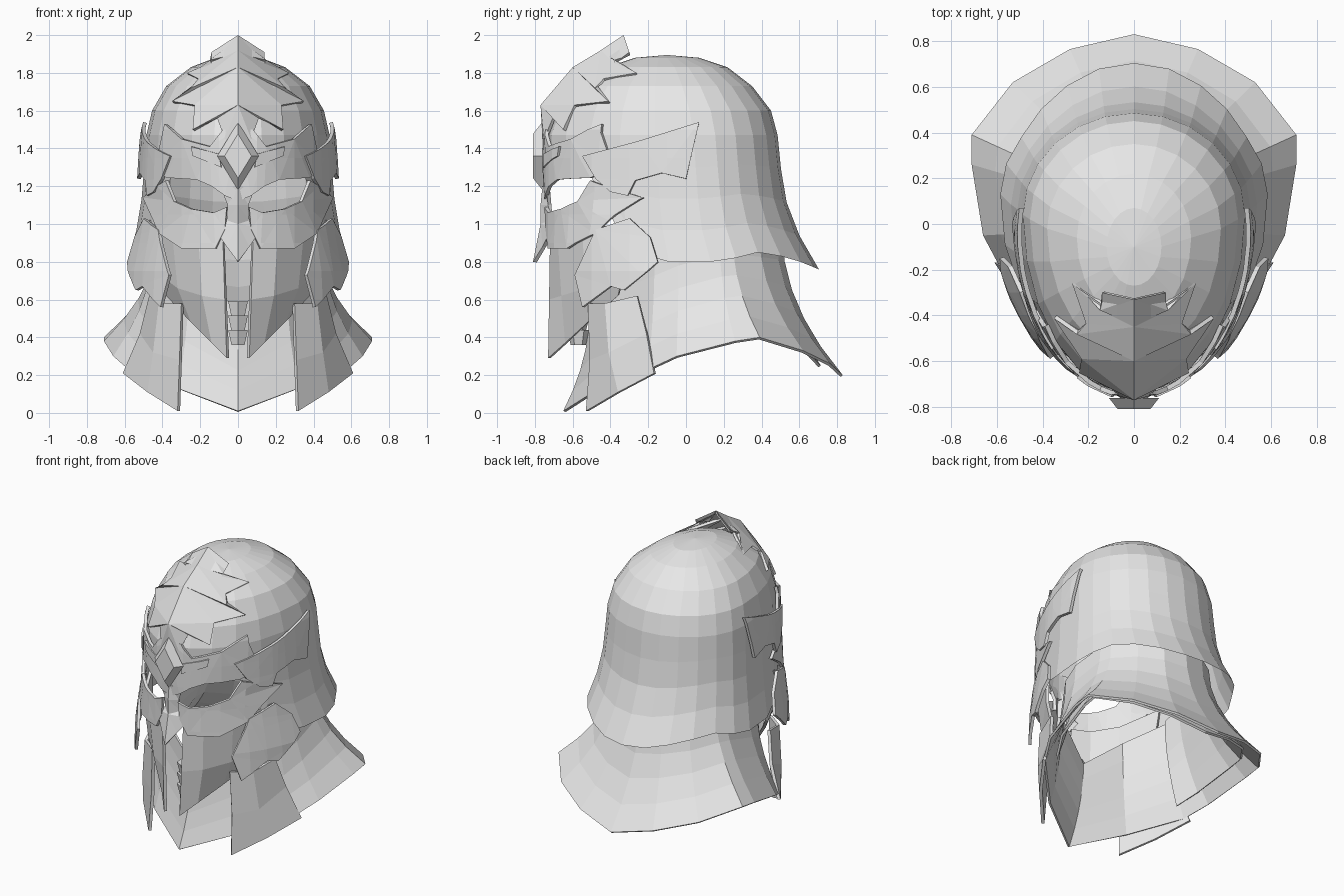
import bpy
import bmesh
from math import sin, cos, pi, sqrt, atan2
from mathutils import Vector

if "Cube" in bpy.data.objects:
    bpy.data.objects.remove(bpy.data.objects["Cube"])

# One plain steel colour
steel = bpy.data.materials.new("grey steel")
steel.use_nodes = True
steel.diffuse_color = (0.8, 0.8, 0.8, 1)
steel.node_tree.nodes["Principled BSDF"].inputs["Base Color"].default_value = (0.8, 0.8, 0.8, 1)
steel.use_backface_culling = True

# Helmet cross-sections: height, half width, front y, widest y, back y
SECTIONS = [
    (0.20, 0.62, -0.74, 0.15, 0.74), (0.75, 0.60, -0.72, 0.15, 0.71),
    (0.88, 0.56, -0.72, 0.10, 0.63), (1.00, 0.53, -0.72, 0.08, 0.57),
    (1.17, 0.505, -0.73, 0.06, 0.515), (1.47, 0.485, -0.74, 0.04, 0.485),
    (1.60, 0.455, -0.69, 0.02, 0.45), (1.73, 0.38, -0.58, -0.02, 0.35),
    (1.83, 0.25, -0.42, -0.06, 0.22), (1.88, 0.12, -0.27, -0.10, 0.07),
    (1.895, 0.0, -0.10, -0.10, -0.10)]


def section(z):
    for low, high in zip(SECTIONS, SECTIONS[1:]):
        if z <= high[0]:
            t = max(0, (z - low[0]) / (high[0] - low[0]))
            return [a + (b - a) * t for a, b in zip(low[1:], high[1:])]
    return SECTIONS[-1][1:]


def on_front(x, z, d):
    w, f, c, b = section(z)
    t = min(1, abs(x) / (w + d))
    return Vector((x, c - (c - f + d) * sqrt(1 - t * t), z))


def on_side(y, z, d):
    w, f, c, b = section(z)
    reach = (c - f + d) if y < c else (b - c + d)
    t = min(1, abs(y - c) / reach)
    return Vector(((w + d) * sqrt(1 - t * t), y, z))


def finish(name, bm, thickness=0.02, mirror=True):
    """Turn the faces outward, then mirror and thicken them."""
    bmesh.ops.remove_doubles(bm, verts=bm.verts, dist=0.0005)
    bm.normal_update()
    facing = 0
    for face in bm.faces:
        mid = face.calc_center_median()
        facing += face.calc_area() * face.normal.dot(Vector((mid.x, mid.y, 0)))
    if facing < 0:
        bmesh.ops.reverse_faces(bm, faces=bm.faces)
    mesh = bpy.data.meshes.new(name)
    bm.to_mesh(mesh)
    bm.free()
    mesh.materials.append(steel)
    obj = bpy.data.objects.new(name, mesh)
    bpy.context.collection.objects.link(obj)
    if mirror:
        mod = obj.modifiers.new("Mirror", 'MIRROR')
        mod.merge_threshold = 0.002
    if thickness:
        mod = obj.modifiers.new("Solidify", 'SOLIDIFY')
        mod.thickness = thickness
        mod.offset = -1


def plate(name, outline, wrap, lift, thickness=0.02):
    """Flat outline, cut into facets and wrapped onto the helmet."""
    bm = bmesh.new()
    face = bm.faces.new([bm.verts.new((u, v, 0)) for u, v in outline])
    bmesh.ops.triangulate(bm, faces=[face])
    for i in range(-8, 20):
        for co, no in (((i * 0.1, 0, 0), (1, 0, 0)), ((0, i * 0.15, 0), (0, 1, 0))):
            bmesh.ops.bisect_plane(bm, geom=bm.verts[:] + bm.edges[:] + bm.faces[:],
                                   plane_co=co, plane_no=no, dist=0.001)
    for vert in bm.verts:
        vert.co = wrap(vert.co.x, vert.co.y, lift)
    finish(name, bm, thickness)


def loft(name, rows, thickness):
    bm = bmesh.new()
    grid = [[bm.verts.new(p) for p in row] for row in rows]
    for r0, r1 in zip(grid, grid[1:]):
        for i in range(len(r0) - 1):
            bm.faces.new((r0[i], r0[i + 1], r1[i + 1], r1[i]))
    finish(name, bm, thickness)


def ridged(name, spine, edge, anchor, thickness=0.02):
    """Facets fanned from a raised centre ridge to a jagged edge."""
    bm = bmesh.new()
    s = [bm.verts.new(p) for p in spine]
    e = [bm.verts.new(p) for p in edge]
    for i in range(len(e) - 1):
        a, b = anchor[i], anchor[i + 1]
        bm.faces.new((s[a], e[i], e[i + 1]))
        if a != b:
            bm.faces.new((s[a], e[i + 1], s[b]))
    finish(name, bm, thickness)


# Skull shell, open over the face and flared at the back
rim = [1.30, 1.30, 1.28, 1.25, 0.86, 0.80, 0.80, 0.82, 0.85, 0.83, 0.80, 0.77, 0.76]


def ring_point(i, z):
    w, f, c, b = section(z)
    a = pi * i / 12
    reach = (c - f) if cos(a) > 0 else (b - c)
    return (w * sin(a), c - reach * cos(a), z)


shoulder = SECTIONS[5][0]
rows = [[ring_point(i, r + (shoulder - r) * k / 4) for i, r in enumerate(rim)] for k in range(4)]
rows += [[ring_point(i, s[0]) for i in range(13)] for s in SECTIONS[5:]]
loft("skull_shell", rows, 0)

# Flared neck guard: rim points from back to front, with the height of the top edge
NECK_RIM = [
    (0, 0.83, 0.20, 0.95), (0.28, 0.765, 0.26, 0.95), (0.53, 0.62, 0.33, 0.95),
    (0.71, 0.39, 0.40, 0.95), (0.71, 0.26, 0.38, 0.95), (0.66, -0.05, 0.30, 0.90),
    (0.58, -0.20, 0.23, 0.85), (0.32, -0.46, 0.13, 0.75), (0, -0.65, 0.01, 0.55)]


def neck_layer(name, points, shrink, lift):
    rows = []
    for k in range(6):
        s = k / 5
        row = []
        for x, y, z, top in points:
            a = atan2(x, y)
            tx, ty = 0.45 * sin(a) * (shrink + 1) / 2, 0.51 * cos(a) * (shrink + 1) / 2
            row.append((tx + (x * shrink - tx) * s * s, ty + (y * shrink - ty) * s * s,
                        top + (z + lift - top) * s))
        rows.append(row)
    loft(name, rows, 0.015)


neck_layer("neck_guard", NECK_RIM, 1, 0)
neck_layer("neck_lining", NECK_RIM[:7], 0.86, 0.05)

# Pointed throat plates at the front corners of the neck guard
loft("throat_plate", [
    [(0.30, -0.52, 0.58), (0.42, -0.43, 0.58), (0.47, -0.26, 0.62)],
    [(0.31, -0.51, 0.28), (0.45, -0.41, 0.32), (0.52, -0.21, 0.42)],
    [(0.32, -0.53, 0.01), (0.48, -0.36, 0.11), (0.61, -0.17, 0.21)]], 0.02)

# Face mask: brow, under-eye guard and cheek blades leave the eyes and mouth open
plate("brow", [
    (0, 1.12), (0.07, 1.15), (0.14, 1.20), (0.22, 1.235), (0.38, 1.245), (0.44, 1.30),
    (0.39, 1.53), (0.30, 1.45), (0.15, 1.41), (0.08, 1.50), (0, 1.50)], on_front, 0.025)
plate("under_eye_guard", [
    (0.06, 1.09), (0.13, 1.06), (0.25, 1.08), (0.34, 1.12), (0.385, 1.23), (0.43, 1.20),
    (0.505, 1.14), (0.45, 1.02), (0.42, 0.95), (0.30, 0.87), (0.12, 0.87), (0.07, 0.97)],
    on_front, 0.03)
plate("brow_spike", [(0.09, 1.30), (0.24, 1.36), (0.25, 1.41), (0.10, 1.37)], on_front, 0.035)

# Wedge-shaped cheek blades, swept back from the mouth slit
loft("cheek_blade", [
    [(0.08, -0.72, 0.92), (0.21, -0.68, 0.93), (0.35, -0.55, 0.96), (0.47, -0.30, 1.02)],
    [(0.07, -0.725, 0.60), (0.19, -0.66, 0.62), (0.32, -0.53, 0.66), (0.45, -0.33, 0.76)],
    [(0.06, -0.73, 0.29), (0.14, -0.64, 0.37), (0.25, -0.52, 0.48), (0.38, -0.36, 0.62)]], 0.02)

# Layered side plates
plate("cheek_spikes", [
    (-0.59, 0.73), (-0.55, 0.56), (-0.40, 0.67), (-0.33, 0.65), (-0.23, 0.73), (-0.15, 0.80),
    (-0.19, 0.93), (-0.30, 1.03), (-0.48, 0.97)], on_side, 0.035)
plate("temple_wing", [
    (-0.55, 1.36), (-0.25, 1.44), (0.07, 1.54), (0.0, 1.24), (-0.13, 1.27), (-0.27, 1.23),
    (-0.31, 1.15), (-0.40, 1.17), (-0.48, 1.24)], on_side, 0.035)

# Jagged forehead crest, lying close to the skull at its edge
crest_edge = [(0.06, -0.34, 1.90), (0.14, -0.30, 1.91), (0.14, -0.38, 1.85)]
crest_edge += [on_front(x, z, 0.02) for x, z in (
    (0.27, 1.80), (0.21, 1.77), (0.25, 1.72), (0.35, 1.65), (0.23, 1.63), (0.24, 1.50),
    (0.11, 1.56), (0.07, 1.45))]
ridged("forehead_crest", [
    (0, -0.33, 2.0), (0, -0.45, 1.92), (0, -0.60, 1.83), (0, -0.77, 1.63), (0, -0.76, 1.45)],
    crest_edge, [0, 0, 1, 1, 1, 2, 2, 3, 3, 3, 4])

# Beaked nose guard
ridged("nose_guard", [(0, -0.76, 1.20), (0, -0.77, 1.10), (0, -0.77, 1.0), (0, -0.81, 0.80)], [
    (0.09, -0.74, 1.19), (0.055, -0.73, 1.10), (0.06, -0.72, 1.02), (0.13, -0.71, 0.98),
    (0.06, -0.76, 0.88)], [0, 1, 2, 2, 3])

# Diamond boss between the brows, with a raised flat centre
bm = bmesh.new()
bmesh.ops.create_cone(bm, cap_ends=True, segments=4, radius1=1, radius2=0.65, depth=1)
for vert in bm.verts:
    p = vert.co.copy()
    vert.co = (p.x * 0.11, -0.785 - p.z * 0.05, 1.36 + p.y * 0.18)
bmesh.ops.recalc_face_normals(bm, faces=bm.faces)
finish("brow_diamond", bm, 0, False)

# Stacked links behind the mouth opening
for i in range(3):
    bm = bmesh.new()
    bmesh.ops.create_cone(bm, cap_ends=True, segments=6, radius1=0.04, radius2=0.06, depth=0.08)
    bmesh.ops.translate(bm, verts=bm.verts, vec=(0, -0.57, 0.40 + i * 0.075))
    bmesh.ops.recalc_face_normals(bm, faces=bm.faces)
    finish("chin_link_%d" % (i + 1), bm, 0, False)
